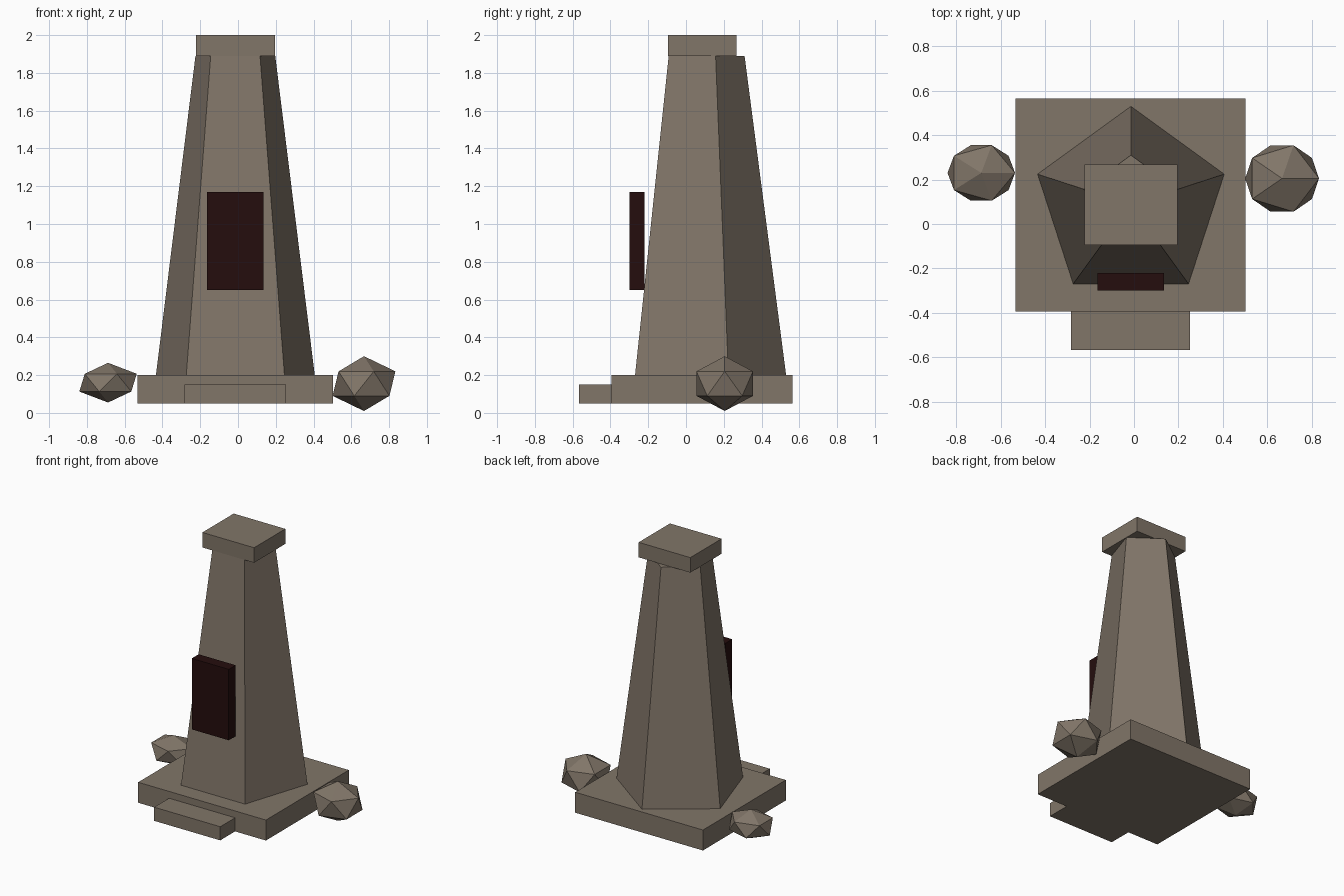
import bpy
import math

cube = bpy.data.objects.get("Cube")
if cube:
    bpy.data.objects.remove(cube, do_unlink=True)


def make_material(name, color):
    mat = bpy.data.materials.new(name)
    mat.use_nodes = True
    mat.diffuse_color = color
    mat.node_tree.nodes["Principled BSDF"].inputs["Base Color"].default_value = color
    return mat


stone = make_material("grey brown stone", (0.22, 0.18, 0.14, 1))
dark = make_material("dark red wood", (0.018, 0.004, 0.004, 1))


def finish(name, mat):
    obj = bpy.context.object
    obj.name = name
    obj.data.materials.append(mat)
    return obj


def box(name, mat, x, y, z):
    """Box from its (low, high) range on each axis."""
    spans = (x, y, z)
    bpy.ops.mesh.primitive_cube_add(size=1, location=[(a + b) / 2 for a, b in spans])
    obj = finish(name, mat)
    obj.scale = [b - a for a, b in spans]


def boulder(name, location, radii):
    bpy.ops.mesh.primitive_ico_sphere_add(subdivisions=1, radius=1, location=location)
    finish(name, stone).scale = radii


# Plinth, front step and capstone
box("plinth", stone, (-0.533, 0.503), (-0.395, 0.565), (0.05, 0.2))
box("front_step", stone, (-0.283, 0.253), (-0.567, -0.395), (0.05, 0.15))
box("capstone", stone, (-0.222, 0.197), (-0.095, 0.267), (1.89, 2.0))

# Tapered five-sided tower with one corner to the back
bottom, top = 0.2, 1.89
bpy.ops.mesh.primitive_cone_add(vertices=5, radius1=0.442, radius2=0.222,
                                depth=top - bottom,
                                location=(-0.014, 0.088, (bottom + top) / 2))
tower = finish("tower", stone)
# Turn so that the first corner points to +y
corner = max(tower.data.vertices, key=lambda v: v.co.xy.length).co
tower.rotation_euler.z = math.pi / 2 - math.atan2(corner.y, corner.x)

# Door panel standing proud of the front face
box("door_panel", dark, (-0.165, 0.135), (-0.3, -0.22), (0.65, 1.17))

# Boulders on either side
boulder("left_boulder", (0.667, 0.205, 0.155), (0.186, 0.176, 0.145))
boulder("right_boulder", (-0.688, 0.23, 0.16), (0.17, 0.147, 0.105))
